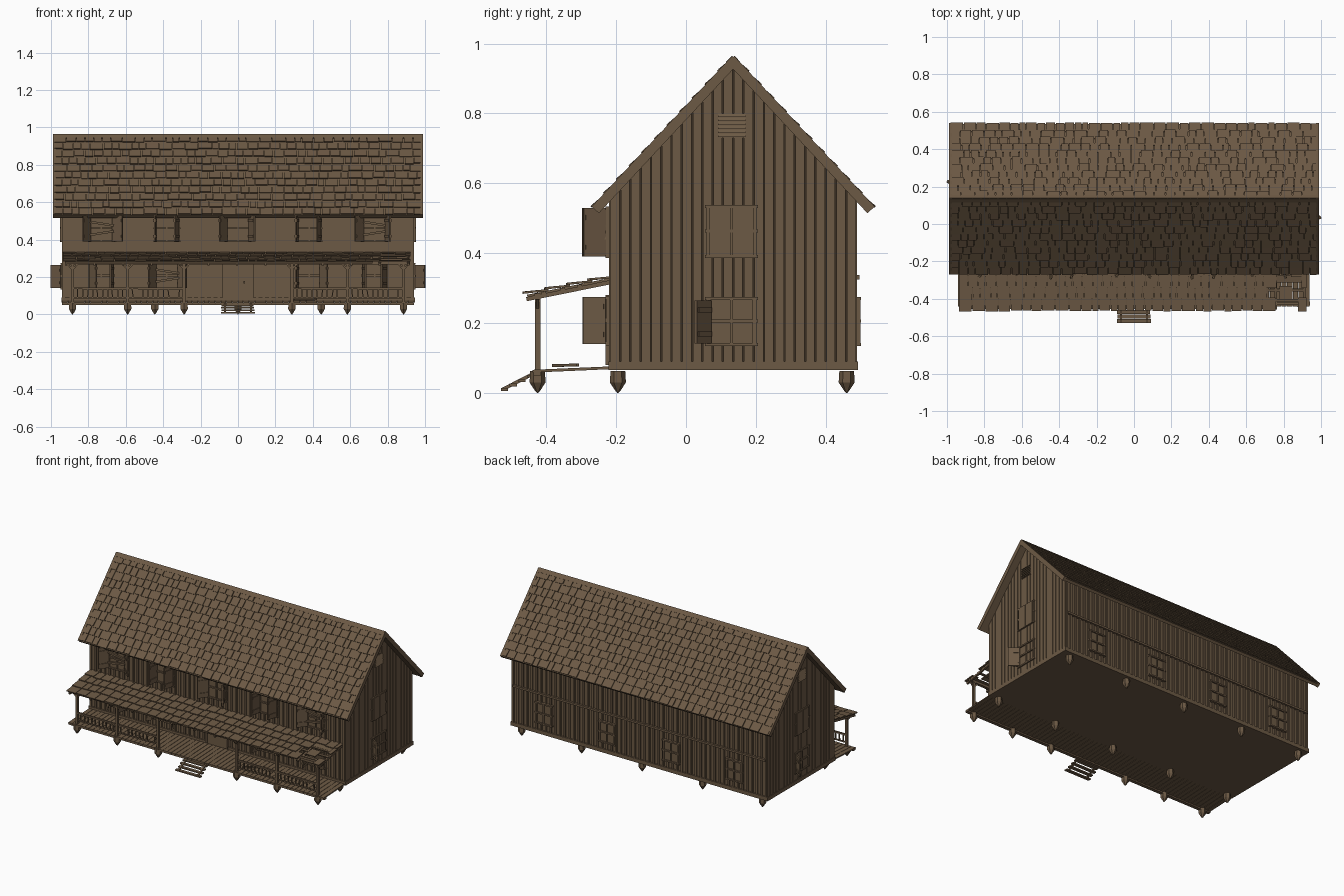
import bpy, bmesh, math, random
from mathutils import Matrix, Vector

if "Cube" in bpy.data.objects:
    bpy.data.objects.remove(bpy.data.objects["Cube"])

random.seed(4)
parts = {}


def material(name, rgb):
    m = bpy.data.materials.new(name)
    m.diffuse_color = (*rgb, 1)
    m.use_nodes = True
    m.node_tree.nodes["Principled BSDF"].inputs["Base Color"].default_value = m.diffuse_color
    return m


WOOD = material("weathered_wood", (0.150, 0.100, 0.058))
DARK = material("dark_gap", (0.040, 0.026, 0.016))


def part(name):
    return parts.setdefault(name, bmesh.new())


def hexa(name, pts, mat=None):
    """Eight corners: bottom loop of four, then top loop of four."""
    bm = part(name)
    v = [bm.verts.new(mat @ Vector(p) if mat else p) for p in pts]
    for f in ((3, 2, 1, 0), (4, 5, 6, 7), (0, 1, 5, 4), (1, 2, 6, 5), (2, 3, 7, 6), (3, 0, 4, 7)):
        bm.faces.new([v[i] for i in f])


def box(name, x0, x1, y0, y1, z0, z1, mat=None):
    hexa(name, [(x, y, z) for z in (z0, z1) for x, y in ((x0, y0), (x1, y0), (x1, y1), (x0, y1))], mat)


def beam(name, a, b, w):
    """Square bar between two points."""
    a, b = Vector(a), Vector(b)
    rot = (b - a).to_track_quat('Z', 'Y').to_matrix().to_4x4()
    box(name, -w / 2, w / 2, -w / 2, w / 2, 0, (b - a).length, Matrix.Translation(a) @ rot)


def prism(name, profile, x0, x1):
    """Extrude a (y, z) profile along x."""
    bm = part(name)
    a, b = [[bm.verts.new((x, y, z)) for y, z in profile] for x in (x0, x1)]
    bm.faces.new(a)
    bm.faces.new(b[::-1])
    for i in range(len(a)):
        j = (i + 1) % len(a)
        bm.faces.new((a[i], b[i], b[j], a[j]))


RY, RZ, HALF, EZ = 0.135, 0.962, 0.398, 0.535      # ridge and eave
SL = (RZ - EZ) / HALF
F, B, W = -0.212, 0.482, 0.93                      # wall faces


def under(y):
    return RZ - 0.03 - abs(y - RY) * SL


# Body and sill
prism("house_body", [(F, 0.07), (B, 0.07), (B, under(B)), (RY, under(RY)), (F, under(F))], -W, W)
box("sill_beam", -W - .015, W + .015, F - .01, B + .01, 0.065, 0.09)

# Long walls: boards and battens
n = 54
for i in range(n + 1):
    x = -W + 2 * W * i / n
    box("front_battens", x - .006, x + .006, F - .008, F, .09, .56)
    box("back_battens", x - .006, x + .006, B, B + .008, .09, .56)
box("back_band", -W, W, B, B + .015, .325, .338)

# Gable walls: boards over dark gaps
for s in (-1, 1):
    prism("gable_gaps", [(F, 0.09), (B, 0.09), (B, under(B)), (RY, under(RY)), (F, under(F))],
          s * W, s * (W + .004))
    n = 24
    w = (B - F + .012) / n
    for i in range(n):
        a = F - .006 + i * w + .002
        b = a + w - .004
        pts = [(a, .09), (b, .09), (b, under(b)), (a, under(a))]
        prism("gable_boards", pts, s * W, s * (W + .011))
    # Louvred vent
    x0, x1 = sorted((s * W, s * (W + .014)))
    box("vent_back", x0, x1, .09, .172, .73, .8)
    for k in range(6):
        z = .732 + k * .0115
        hexa("vent_slats", [(s * .94, .092, z), (s * .951, .092, z), (s * .951, .17, z), (s * .94, .17, z),
                            (s * .94, .092, z + .01), (s * .945, .092, z + .01),
                            (s * .945, .17, z + .01), (s * .94, .17, z + .01)])

# Roof: deck, uneven shingles, barge boards, ridge cap
L = math.hypot(HALF, RZ - EZ)
ROWS = 11


def roof_frame(eave, ridge):
    d = Vector(ridge) - Vector(eave)
    d.normalize()
    nrm = Vector((0, -d.z, d.y)) if d.y > 0 else Vector((0, d.z, -d.y))
    return Vector(eave), d, nrm


def slab(name, fr, x0, x1, u0, u1, n0, n1, tip=0):
    """Slab on a slope; tip lifts its lower edge."""
    e, d, nr = fr
    P = lambda x, u, h: Vector((x, 0, 0)) + e + d * u + nr * h
    hexa(name, [P(x0, u0, n0 + tip), P(x1, u0, n0 + tip), P(x1, u1, n0), P(x0, u1, n0),
                P(x0, u0, n1 + tip), P(x1, u0, n1 + tip), P(x1, u1, n1), P(x0, u1, n1)])


def shingles(name, fr, x0, x1, length, rows, skip=None):
    step = length / rows
    for r in range(rows):
        x = x0
        while x < x1 - .005:
            w = random.uniform(.035, .075)
            e = x1 if x + w > x1 - .02 else x + w
            u = max(-.008, r * step - random.uniform(0, .008))
            if not (skip and skip(x, r)):
                slab(name, fr, x, e - .004, u, min(length, (r + 1) * step + .004), -.006, 0, .007)
            x = e


for s in (-1, 1):
    fr = roof_frame((0, RY + s * HALF, EZ), (0, RY, RZ))
    slab("roof_deck", fr, -.975, .975, 0, L, -.022, -.004)
    shingles("roof_shingles", fr, -.98, .98, L, ROWS)
    for t in (-1, 1):
        slab("barge_boards", fr, t * .972, t * .99, -.006, L, -.024, .004)
    slab("ridge_cap", fr, -.985, .985, L - .025, L, -.004, .005)
    slab("eave_trim", fr, -.975, .975, -.006, .006, -.022, -.004)


# Windows and shutters
def shutter(hinge, h, ang, width=.068):
    """Hinged panel; local x runs from the hinge along the panel."""
    m = Matrix.Translation(hinge) @ Matrix.Rotation(ang, 4, 'Z')
    box("shutters", 0, width, -.004, .004, 0, h, m)
    for z in (.02, h - .035):
        box("shutter_battens", .004, width - .004, -.008, .008, z, z + .014, m)


def window(m, z0, z1, w=.06):
    """Window in a local frame whose outward side is -y."""
    box("window_panes", -w, w, -.010, 0, z0, z1, m)
    for a, b in ((-w - .008, -w + .004), (w - .004, w + .008), (-.004, .004)):
        box("window_frames", a, b, -.017, 0, z0, z1, m)
    zm = (z0 + z1) / 2
    for z in (z0 - .004, z1 - .006, zm - .004):
        box("window_frames", -w - .012, w + .012, -.019, 0, z, z + .009, m)


def swing(m, z0, z1, left, right, w=.06):
    """Hang shutters on both sides, opened by degrees (None = missing)."""
    rot = m.to_euler().z
    if left is not None:
        shutter(m @ Vector((-w, -.017, z0)), z1 - z0, rot - math.radians(left))
    if right is not None:
        shutter(m @ Vector((w, -.017, z0)), z1 - z0, rot + math.pi + math.radians(right))


front = [(-.73, 1, 125, 140, 1), (-.38, 1, 95, 75, 0), (0, 1, 125, 115, 0), (.38, 1, 100, 75, 0),
         (.73, 1, 130, 110, 1), (-.73, 0, 60, 80, 0), (-.38, 0, 125, 130, 1),
         (.38, 0, 100, 125, 0), (.73, 0, 80, 70, 0)]
for x, up, a, b, boarded in front:
    z0, z1 = (.39, .53) if up else (.14, .275)
    m = Matrix.Translation((x, F, 0))
    window(m, z0, z1)
    swing(m, z0, z1, a, b)
    if boarded:
        beam("window_planks", (x - .06, F - .022, z1 - .035), (x + .065, F - .022, z1 - .055), .012)
        beam("window_planks", (x - .06, F - .022, z0 + .035), (x + .065, F - .022, z0 + .055), .012)
for x in (-.7, -.235, .235, .7):
    window(Matrix.Translation((x, B, 0)) @ Matrix.Rotation(math.pi, 4, 'Z'), .138, .272, .052)
for s in (-1, 1):
    m = Matrix.Translation((s * W, .13, 0)) @ Matrix.Rotation(s * math.pi / 2, 4, 'Z')
    window(m, .138, .272, .064)
    swing(m, .142, .265, 128, None)
    window(m, .39, .535, .064)
    for a in (-.064, .002):
        box("closed_shutters", a, a + .062, -.022, 0, .386, .535, m)

# Front door
box("door", -.07, .07, F - .012, F, .08, .27)
for a, b in ((-.082, -.068), (.068, .082)):
    box("door_frame", a, b, F - .018, F, .08, .28)
box("door_frame", -.082, .082, F - .018, F, .268, .28)
box("door_handle", .03, .038, F - .022, F, .165, .18)

# Porch floor
for i in range(62):
    x = -.94 + i * 1.88 / 62
    hexa("porch_planks", [(x, -.44, .058), (x + .028, -.44, .058), (x + .028, F, .068), (x, F, .068),
                          (x, -.44, .066), (x + .028, -.44, .066), (x + .028, F, .076), (x, F, .076)])
box("porch_edge", -.94, .94, -.437, -.415, .05, .061)
beam("fallen_plank", (.3, -.38, .078), (.42, -.31, .08), .008)

# Posts, brackets and railings
posts = (-.885, -.59, -.288, .288, .585, .885)
for x in posts:
    box("porch_posts", x - .008, x + .008, -.433, -.417, .06, .285)
    for s in (-1, 1):
        beam("post_brackets", (x, -.425, .24), (x + s * .032, -.425, .275), .009)
box("porch_beam", -.92, .92, -.434, -.416, .268, .284)
for a, b in ((0, 1), (1, 2), (3, 4), (4, 5)):
    x0, x1 = posts[a], posts[b]
    beam("railings", (x0, -.425, .14), (x1, -.425, .138), .01)
    beam("railings", (x0, -.425, .09), (x1, -.425, .09), .008)
    for k in range(1, 11):
        x = x0 + (x1 - x0) * k / 11
        if random.random() > .2:
            beam("balusters", (x, -.425, .09), (x + random.uniform(-.004, .004), -.425, .138), .007)

# Porch roof with a broken right corner
fr = roof_frame((0, -.46, .284), (0, F, .334))
PL = math.hypot(.248, .05)
slab("porch_deck", fr, -.925, .72, .004, PL, -.012, -.004)
slab("porch_deck", fr, .72, .91, .16, PL, -.012, -.004)
shingles("porch_shingles", fr, -.935, .925, PL, 4, lambda x, r: x > .71 and r < 3 and random.random() < .55)
for k in range(13):
    x = -.92 + k * 1.83 / 12
    slab("porch_rafters", fr, x - .006, x + .006, 0, PL, -.022, -.01)
for u in (.045, .1, .15):
    slab("porch_laths", fr, -.92, .915, u, u + .014, -.012, -.005)

# Entrance steps
for s in (-1, 1):
    beam("step_stringers", (s * .07, -.525, .01), (s * .07, -.435, .056), .01)
for k in range(4):
    y, z = -.53 + k * .025, .006 + k * .0125
    box("step_treads", -.092 + .004 * (k % 2), .092 - .003 * k, y, y + .021, z, z + .008)

# Pointed footings
feet = [(x, -.425) for x in posts]
feet += [(x, y) for y in (-.195, .46) for x in (-.885, -.445, 0, .445, .885)]
for x, y in feet:
    bm = part("footings")
    for r1, r2, z0, z1 in ((.013, .023, .004, .03), (.023, .021, .03, .062), (.002, .023, 0, .03)):
        bmesh.ops.create_cone(bm, cap_ends=True, segments=6, radius1=r1 if z0 != .004 else .006, radius2=r2,
                              depth=z1 - z0, matrix=Matrix.Translation((x, y, (z0 + z1) / 2)))

for name, bm in parts.items():
    bmesh.ops.recalc_face_normals(bm, faces=bm.faces)
    me = bpy.data.meshes.new(name)
    bm.to_mesh(me)
    bm.free()
    me.materials.append(DARK if name == "gable_gaps" else WOOD)
    bpy.context.collection.objects.link(bpy.data.objects.new(name, me))
